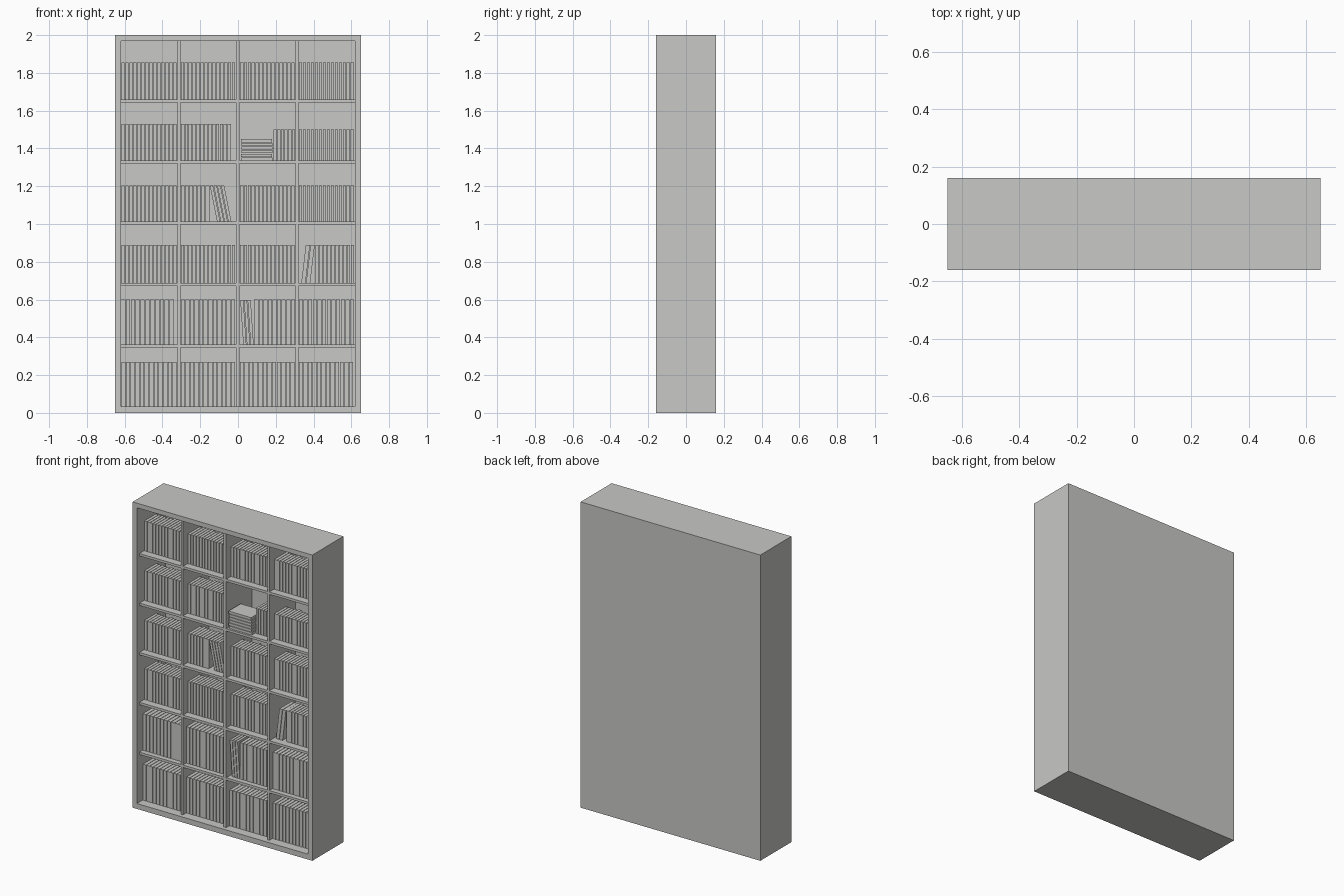
import bpy, bmesh, math, random
from mathutils import Matrix, Vector

if "Cube" in bpy.data.objects:
    bpy.data.objects.remove(bpy.data.objects["Cube"])

random.seed(4)
grey = bpy.data.materials.new("light grey")
grey.diffuse_color = (0.58, 0.58, 0.565, 1)
grey.use_nodes = True
grey.node_tree.nodes["Principled BSDF"].inputs["Base Color"].default_value = grey.diffuse_color


def add_box(bm, x0, x1, y0, y1, z0, z1, shear=0.0):
    """Box from limits; shear leans its top sideways like a tilted book."""
    size = Matrix.Diagonal((x1 - x0, y1 - y0, z1 - z0, 1))
    mid = Matrix.Translation(((x0 + x1) / 2, (y0 + y1) / 2, (z0 + z1) / 2))
    verts = bmesh.ops.create_cube(bm, size=1, matrix=mid @ size)["verts"]
    for v in verts:
        v.co.x += shear * (v.co.z - z0) / (z1 - z0)


def finish(bm, name):
    mesh = bpy.data.meshes.new(name)
    bm.to_mesh(mesh)
    bm.free()
    mesh.materials.append(grey)
    obj = bpy.data.objects.new(name, mesh)
    bpy.context.collection.objects.link(obj)
    return obj


W, D, T = 0.65, 0.16, 0.03
FLOORS = [1.66, 1.336, 1.013, 0.687, 0.361, 0.035]
TOPS = [1.855, 1.53, 1.205, 0.89, 0.60, 0.27]
CELLS = [(-0.62, -0.32), (-0.305, -0.01), (0.008, 0.305), (0.32, 0.62)]

# Outer case: sides, top, base and back panel
for name, box in {
    "left_side": (-W, -W + T, -D, D, 0, 2),
    "right_side": (W - T, W, -D, D, 0, 2),
    "top_board": (-W + T, W - T, -D, D, 2 - T, 2),
    "base_board": (-W + T, W - T, -D, D, 0, 0.035),
    "back_panel": (-W + T, W - T, D - 0.025, D, 0.035, 2 - T),
}.items():
    bm = bmesh.new()
    add_box(bm, *box)
    finish(bm, name)

# Upright dividers and shelves, set back slightly from the case front
FRONT, BACK = -0.133, D - 0.025
for i in range(3):
    bm = bmesh.new()
    add_box(bm, CELLS[i][1], CELLS[i + 1][0], FRONT, BACK, 0.035, 2 - T)
    finish(bm, f"divider_{i + 1}")
for i, z in enumerate(FLOORS[:5]):
    bm = bmesh.new()
    for x0, x1 in CELLS:
        add_box(bm, x0, x1, FRONT, BACK, z - 0.016, z)
    finish(bm, f"shelf_{i + 1}")


def book_row(bm, x0, x1, z0, z1, big, shear=0.0, count=None):
    """Evenly packed books, with small differences in depth."""
    pitch = 0.025 if big else 0.021
    n = count or round((x1 - x0) / pitch)
    step = (x1 - x0) / n
    front, depth = (-0.1, 0.15) if big else (-0.085, 0.125)
    for i in range(n):
        a = x0 + i * step
        back = front + depth + random.uniform(-0.008, 0.008)
        add_box(bm, a + 0.001, a + step - 0.002, front, back, z0, z1, shear)


# Upright span of each irregular compartment: (row, column) -> x limits
SPANS = {
    (1, 1): (-0.303, -0.036), (1, 2): (0.187, 0.304),
    (2, 1): (-0.303, -0.15), (3, 3): (0.408, 0.617),
    (4, 0): (-0.62, -0.338), (4, 2): (0.085, 0.303),
    (5, 3): (0.321, 0.61),
}
# Leaning books: (row, column) -> x limits at the foot, lean, count
LEANING = {
    (2, 1): (-0.112, -0.033, -0.042 - 0.03, 4),
    (3, 3): (0.334, 0.384, 0.024, 2),
    (4, 2): (0.027, 0.085, -0.016, 3),
}
for r, (z0, z1) in enumerate(zip(FLOORS, TOPS)):
    for c, (x0, x1) in enumerate(CELLS):
        bm = bmesh.new()
        a, b = SPANS.get((r, c), (x0 + 0.001, x1 - 0.003))
        top = 1.50 if r == 1 and c > 1 else z1
        book_row(bm, a, b, z0, top, r > 3)
        if (r, c) in LEANING:
            a, b, lean, n = LEANING[r, c]
            if (r, c) == (2, 1):
                lean = -0.038
            book_row(bm, a, b, z0, z1 - 0.002, r > 3, lean, n)
        finish(bm, f"books_row_{r + 1}_column_{c + 1}")

# Stack of books lying flat
bm = bmesh.new()
for i in range(6):
    z = FLOORS[1] + i * 0.0193
    dx = random.uniform(-0.003, 0.003)
    add_box(bm, 0.017 + dx, 0.181 + dx, -0.12, 0.005, z, z + 0.0165)
finish(bm, "flat_book_stack")
